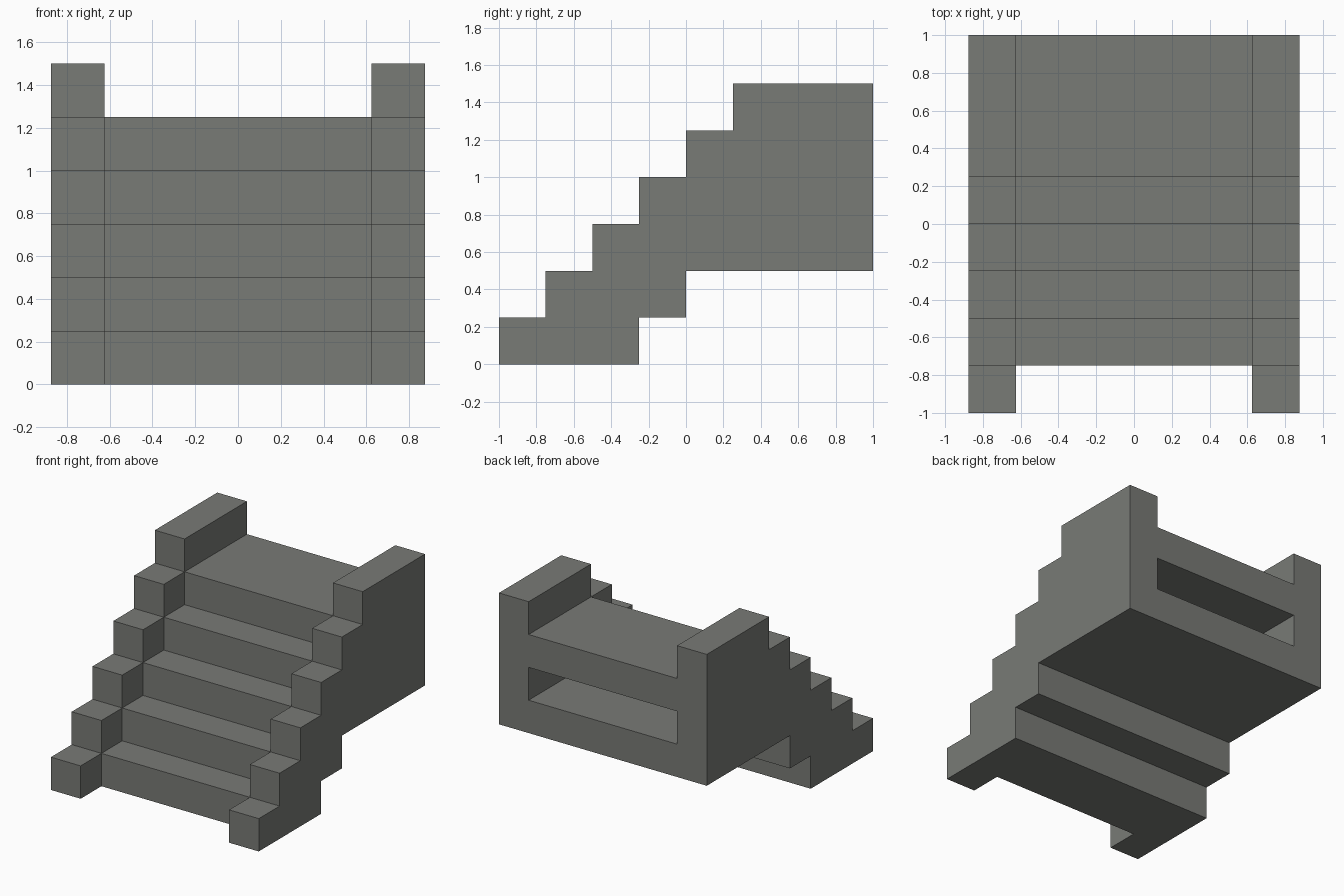
import bpy
import bmesh

cube = bpy.data.objects.get("Cube")
if cube:
    bpy.data.objects.remove(cube, do_unlink=True)

STEP = 0.25          # tread depth, riser height and wall thickness
HALF_WIDTH = 0.875
INNER = HALF_WIDTH - STEP

stone = bpy.data.materials.new("grey_stone")
stone.use_nodes = True
colour = (0.19, 0.196, 0.182, 1)
stone.diffuse_color = colour
stone.node_tree.nodes["Principled BSDF"].inputs["Base Color"].default_value = colour


def stairs(y, count):
    """Riser and tread points climbing from the ground at y."""
    points = [(y, 0)]
    for i in range(count):
        z = (i + 1) * STEP
        points += [(y + i * STEP, z), (y + (i + 1) * STEP, z)]
    return points[:-1]


def prism(name, profile, x0, x1, caps=True):
    """Extrude a (y, z) profile from x0 to x1."""
    bm = bmesh.new()
    near = [bm.verts.new((x0, y, z)) for y, z in profile]
    far = [bm.verts.new((x1, y, z)) for y, z in profile]
    n = len(profile)
    for i in range(n):
        j = (i + 1) % n
        bm.faces.new((near[i], far[i], far[j], near[j]))
    if caps:
        bm.faces.new(near)
        bm.faces.new(far[::-1])
    bmesh.ops.recalc_face_normals(bm, faces=bm.faces)
    mesh = bpy.data.meshes.new(name)
    bm.to_mesh(mesh)
    bm.free()
    mesh.materials.append(stone)
    obj = bpy.data.objects.new(name, mesh)
    bpy.context.collection.objects.link(obj)


# Stepped underside shared by the flight and the walls
underside = [(1, 0.5), (0, 0.5), (0, 0.25), (-0.25, 0.25), (-0.25, 0)]

# Side walls, one step higher than the flight
wall = stairs(-1, 6) + [(1, 1.5)] + underside
prism("right_side_wall", wall, -HALF_WIDTH, -INNER)
prism("left_side_wall", wall, INNER, HALF_WIDTH)

# Flight and landing with the slot open to the back; its ends meet the walls
slot = [(1, 1), (0.25, 1), (0.25, 0.75), (1, 0.75)]
flight = stairs(-0.75, 5) + [(1, 1.25)] + slot + underside
prism("stair_flight", flight, -INNER, INNER, caps=False)
